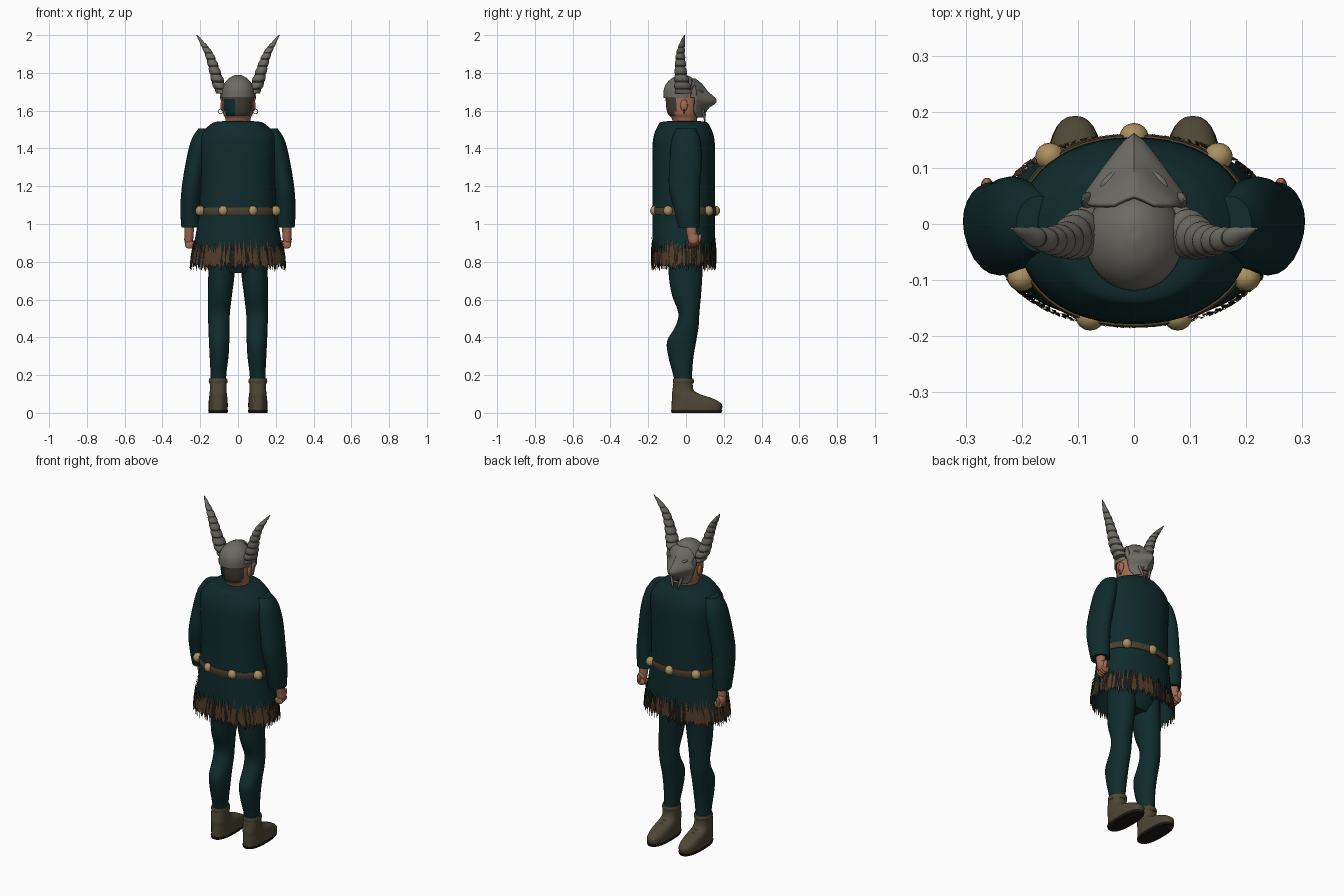
import bpy, bmesh, math, random
from mathutils import Vector

random.seed(4)
cube = bpy.data.objects.get("Cube")
if cube:
    bpy.data.objects.remove(cube, do_unlink=True)


def material(name, *rgb):
    m = bpy.data.materials.new(name)
    m.use_nodes = True
    m.diffuse_color = (*rgb, 1)
    bsdf = m.node_tree.nodes["Principled BSDF"]
    bsdf.inputs["Base Color"].default_value = (*rgb, 1)
    bsdf.inputs["Roughness"].default_value = 0.8
    return m


TEAL = material("dark teal cloth", 0.005, 0.024, 0.025)
GREY = material("grey mask", 0.15, 0.145, 0.125)
GROOVE = material("horn groove", 0.035, 0.033, 0.028)
GOLD = material("tan bead", 0.4, 0.28, 0.12)
BELT = material("belt leather", 0.07, 0.05, 0.026)
BOOT = material("boot leather", 0.075, 0.062, 0.036)
SKIN = material("skin", 0.36, 0.15, 0.085)
FRINGE = material("fringe brown", 0.085, 0.045, 0.02)
DARK = material("near black", 0.012, 0.01, 0.008)
HAIR = material("hair brown", 0.055, 0.047, 0.032)
parts = []


def finish(name, bm, mats, fix=True):
    if fix:
        bmesh.ops.recalc_face_normals(bm, faces=bm.faces)
    mesh = bpy.data.meshes.new(name)
    bm.to_mesh(mesh)
    bm.free()
    for m in mats:
        mesh.materials.append(m)
    ob = bpy.data.objects.new(name, mesh)
    bpy.context.collection.objects.link(ob)
    parts.append(ob)
    return ob


def spline(keys, steps):
    # Smooth interpolation through key tuples
    ks = [Vector(k) for k in keys]
    out = []
    for i in range(len(ks) - 1):
        a, b, c, d = ks[max(i - 1, 0)], ks[i], ks[i + 1], ks[min(i + 2, len(ks) - 1)]
        for j in range(steps):
            t = j / steps
            out.append(b + (c - a) * t / 2 + (a * 2 - b * 5 + c * 4 - d) * t * t / 2
                       + (b * 3 - a - c * 3 + d) * t ** 3 / 2)
    return out + [ks[-1]]


def loft(name, keys, mats, side=1, steps=4, n=32, power=2.0, rule=None, cap_low=True, rib=None):
    # Stack of rounded rings: centre x, centre y, height, half width, half depth
    bm = bmesh.new()
    rows = []
    for i, (cx, cy, z, rx, ry) in enumerate(spline(keys, steps)):
        k = rib(i) if rib else 1
        row = []
        for j in range(n):
            c, s = math.cos(math.tau * j / n), math.sin(math.tau * j / n)
            row.append(bm.verts.new((side * cx + k * rx * math.copysign(abs(c) ** (2 / power), c),
                                     cy + k * ry * math.copysign(abs(s) ** (2 / power), s), z)))
        rows.append(row)
    for i in range(len(rows) - 1):
        for j in range(n):
            f = bm.faces.new((rows[i][j], rows[i][(j + 1) % n], rows[i + 1][(j + 1) % n], rows[i + 1][j]))
            if rule:
                f.material_index = rule(i, f.calc_center_median())
    if cap_low:
        bm.faces.new(rows[0][::-1])
    bm.faces.new(rows[-1])
    return finish(name, bm, mats, fix=cap_low)


def ball(name, centre, radii, mat, tilt=(0, 0, 0)):
    bm = bmesh.new()
    bmesh.ops.create_uvsphere(bm, u_segments=16, v_segments=10, radius=1)
    ob = finish(name, bm, [mat])
    ob.location, ob.scale, ob.rotation_euler = centre, radii, tilt
    return ob


# Tunic, open at the hem
loft("tunic", [(0, -.012, .79, .248, .163), (0, -.012, .92, .228, .165), (0, -.012, 1.07, .205, .165),
               (0, -.012, 1.25, .2, .166), (0, -.012, 1.4, .207, .166), (0, -.012, 1.47, .2, .158),
               (0, -.012, 1.52, .155, .137), (0, -.012, 1.54, .12, .12), (0, -.01, 1.545, .065, .07)],
     [TEAL], n=48, power=2.2, cap_low=False)
loft("hips", [(0, -.005, .74, .1, .07), (0, -.005, .84, .16, .11), (0, -.01, 1, .16, .11)], [TEAL])

# Shaggy fringe of narrow kite-shaped strands
bm = bmesh.new()
for layer in range(3):
    count = 110
    for i in range(count):
        a = math.tau * (i + random.random() * .6 + layer / 3) / count
        grow = layer * .002
        middle = random.uniform(.8, .83)

        def on_hem(angle, z, out=0.0):
            flare = (.92 - z) * .13
            c, s = math.cos(angle), math.sin(angle)
            p = 2 / 2.2
            return bm.verts.new(((.232 + flare + grow + out) * math.copysign(abs(c) ** p, c),
                                 -.012 + (.167 + grow + out) * math.copysign(abs(s) ** p, s), z))
        w = random.uniform(.028, .04)
        f = bm.faces.new((on_hem(a, random.uniform(.86, .93)), on_hem(a - w, middle, .003),
                          on_hem(a + random.uniform(-.02, .02), random.uniform(.745, .785)),
                          on_hem(a + w, middle, .003)))
        f.material_index = int(random.random() < .45)
finish("fringe", bm, [FRINGE, DARK], fix=False)

# Belt and its beads
loft("belt", [(0, -.012, 1.05, .212, .17), (0, -.012, 1.07, .214, .173), (0, -.012, 1.088, .21, .17)],
     [BELT], n=48, power=2.2)
for x, y in ((0, .155), (.15, .12), (-.15, .12), (.2, -.095), (-.2, -.095), (.078, -.165), (-.078, -.165)):
    ball("belt_bead", (x, y, 1.07), (.026, .025, .027), GOLD)

for side, label in ((1, "left_"), (-1, "right_")):
    # Sleeve and fist
    loft(label + "sleeve", [(.25, .015, .982, .05, .055), (.252, .005, 1.08, .053, .07),
                            (.243, -.008, 1.2, .054, .083), (.22, 0, 1.35, .052, .085),
                            (.195, 0, 1.45, .05, .075), (.17, 0, 1.505, .04, .05)],
         [TEAL], side, n=24)
    loft(label + "wrist", [(.26, .035, .91, .022, .024), (.258, .025, 1, .027, .03)], [SKIN], side, n=16)
    ball(label + "palm", (side * .262, .04, .92), (.023, .03, .035), SKIN)
    for k in range(4):
        ball(label + "finger", (side * .255, .02 + .014 * k, .89 + .003 * k), (.026, .0085, .021), SKIN)
    ball(label + "thumb", (side * .262, .068, .918), (.011, .012, .03), SKIN, (-.3, 0, 0))

    # Leg with knee and calf
    loft(label + "leg", [(.105, -.013, .16, .04, .045), (.103, -.02, .22, .043, .053),
                         (.1, -.027, .3, .05, .067), (.1, -.023, .38, .054, .077),
                         (.101, .006, .46, .056, .061), (.101, .015, .53, .058, .056),
                         (.095, .002, .63, .064, .078), (.087, -.003, .75, .07, .09),
                         (.085, -.005, .9, .07, .09)], [TEAL], side, n=24)

    # Shoe, sole, ankle cuff and laces
    loft(label + "shoe", [(.105, .056, .014, .05, .132), (.105, .057, .045, .051, .133),
                          (.105, .035, .075, .049, .11), (.105, -.002, .1, .046, .073),
                          (.105, -.016, .125, .044, .055), (.105, -.014, .18, .045, .05)],
         [BOOT], side, power=2.5)
    loft(label + "sole", [(.105, .056, 0, .05, .132), (.105, .056, .014, .053, .136)],
         [DARK], side, power=2.5, steps=1)
    loft(label + "boot_cuff", [(.105, -.014, .155, .047, .053), (.105, -.014, .168, .05, .056),
                               (.105, -.014, .182, .047, .053)], [BOOT], side)
    for k in range(3):
        ball(label + "lace", (side * .105, .055 + .024 * k, .105 - .011 * k), (.018, .003, .004), BELT)

    # Ribbed horn with dark grooves
    loft(label + "horn", [(.082, -.012, 1.69, .03, .042), (.102, -.02, 1.74, .033, .04),
                          (.12, -.028, 1.8, .029, .031), (.138, -.03, 1.86, .025, .026),
                          (.158, -.028, 1.91, .021, .021), (.186, -.02, 1.955, .014, .014),
                          (.218, -.008, 2, .002, .002)], [GREY, GROOVE], side, steps=6, n=20,
         rule=lambda i, c: int(i % 4 == 3 and i < 30),
         rib=lambda i: (1.06, 1.1, 1.06, .95)[i % 4])

    # Ear, ring, and mask ear
    ball(label + "ear", (side * .083, -.01, 1.628), (.01, .02, .03), SKIN)
    bm = bmesh.new()
    for j in range(16):
        ring = [bm.verts.new((side * .093 + (.012 + .0025 * math.cos(u)) * math.cos(math.tau * (j + d) / 16),
                              -.01 + .0025 * math.sin(u),
                              1.596 + (.012 + .0025 * math.cos(u)) * math.sin(math.tau * (j + d) / 16)))
                for d in (0, 1) for u in (0, math.tau / 3, 2 * math.tau / 3)]
        for u in range(3):
            v = (u + 1) % 3
            bm.faces.new((ring[u], ring[v], ring[3 + v], ring[3 + u]))
    bmesh.ops.remove_doubles(bm, verts=bm.verts, dist=.0002)
    finish(label + "earring", bm, [GOLD])
    loft(label + "mask_ear", [(.078, .04, 1.67, .014, .016), (.084, .042, 1.7, .011, .015),
                              (.091, .045, 1.735, .002, .003)], [GREY], side, n=12)

    # Eye slit, brow and nostril
    ball(label + "eye", (side * .042, .082, 1.688), (.015, .007, .006), DARK, (0, 0, -side * .75))
    ball(label + "brow", (side * .042, .08, 1.702), (.024, .009, .007), GREY, (0, -side * .25, -side * .75))
    ball(label + "nostril", (side * .016, .13, 1.638), (.006, .006, .004), DARK)
    # Hanging whisker strand
    loft(label + "whisker", [(.012, .1, 1.53, .001, .001), (.022, .098, 1.56, .007, .006),
                             (.036, .088, 1.61, .009, .008)], [GREY], side, n=10)

# Head: skin in front, hair behind, with a dark cloth patch on one half
loft("head", [(0, -.005, 1.52, .062, .06), (0, -.008, 1.56, .068, .068), (0, -.014, 1.585, .079, .083),
              (0, -.017, 1.63, .083, .089), (0, -.018, 1.69, .084, .09)], [SKIN, HAIR, TEAL],
     rule=lambda i, c: 0 if c.y > -.055 or c.z < 1.57 else (2 if c.x < -.01 and c.z < 1.665 else 1))

# Skull cap
loft("skull_cap", [(0, -.027, 1.668, .088, .092), (0, -.027, 1.715, .085, .09), (0, -.025, 1.75, .068, .074),
                   (0, -.02, 1.775, .043, .05), (0, -.015, 1.788, .016, .02), (0, -.015, 1.789, .002, .002)],
     [GREY])

# Snouted mask: height, half width, side depth, snout depth
bm = bmesh.new()
rows = []
for z, w, ys, yf in spline([(1.765, .035, .03, .045), (1.735, .07, .03, .08), (1.695, .085, .035, .112),
                            (1.665, .088, .042, .147), (1.645, .08, .042, .152), (1.622, .074, .04, .118),
                            (1.59, .066, .042, .096), (1.565, .045, .055, .09)], 4):
    rows.append([bm.verts.new((w * u / 8, yf - (yf - ys) * abs(u / 8) ** 1.2, z)) for u in range(-8, 9)])
for a, b in zip(rows, rows[1:]):
    for j in range(16):
        bm.faces.new((a[j], b[j], b[j + 1], a[j + 1]))
mask = finish("mask", bm, [GREY], fix=False)
thick = mask.modifiers.new("thickness", "SOLIDIFY")
thick.thickness = .008
thick.offset = -1

# Mouth and lips
ball("mouth", (0, .094, 1.592), (.022, .01, .013), DARK)
ball("upper_lip", (0, .099, 1.605), (.024, .01, .006), SKIN)
ball("lower_lip", (0, .096, 1.578), (.022, .01, .007), SKIN)

# Smooth shading with crisp edges
bpy.ops.object.select_all(action='DESELECT')
for ob in parts:
    ob.select_set(True)
bpy.context.view_layer.objects.active = parts[0]
bpy.ops.object.shade_smooth_by_angle(angle=math.radians(40))
